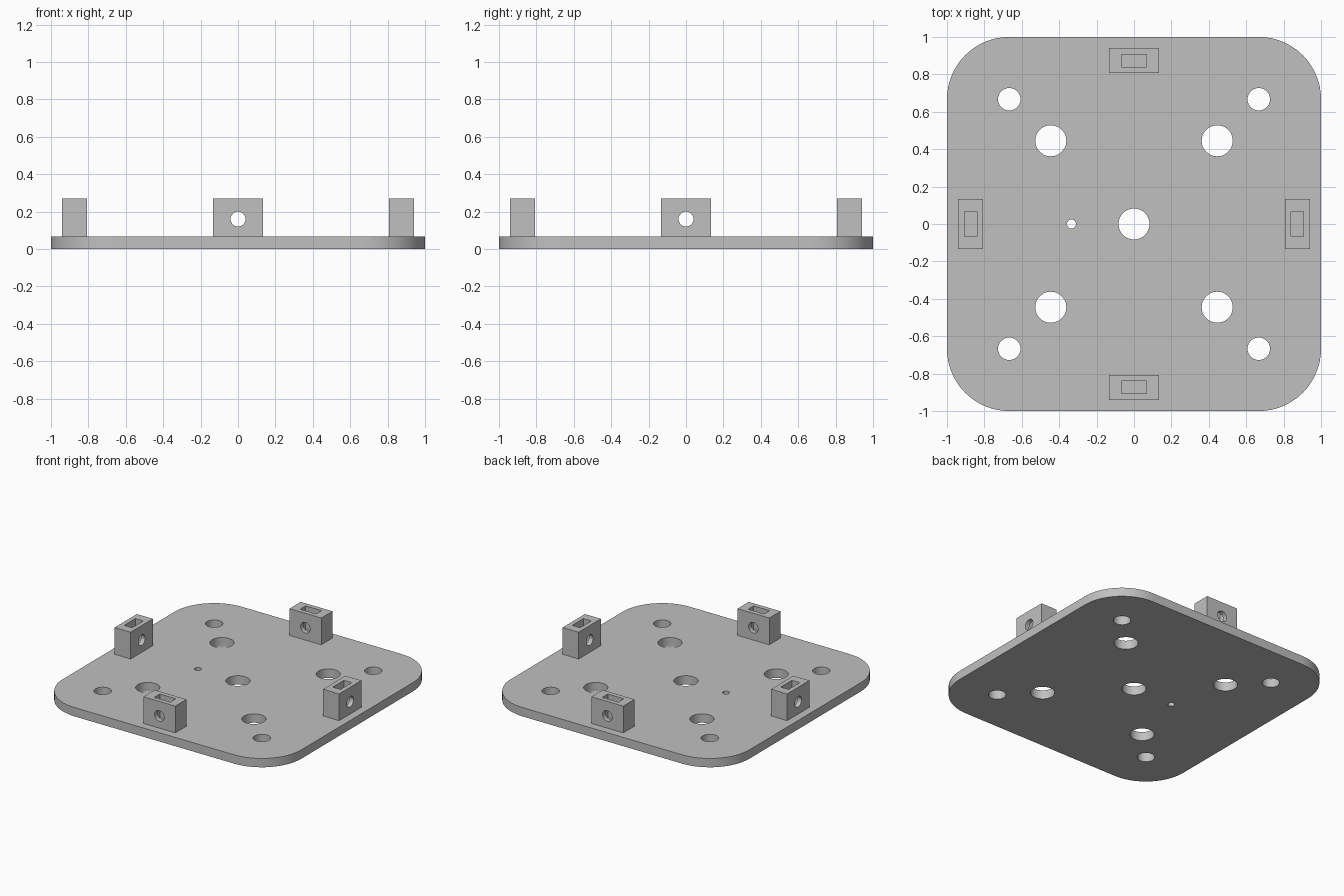
import bpy, bmesh, math
from mathutils import Matrix, Vector

if "Cube" in bpy.data.objects:
    bpy.data.objects.remove(bpy.data.objects["Cube"])

PLATE_T = 0.067      # plate thickness
CORNER_R = 0.333     # plate corner radius
LUG_POS = 0.8735     # distance of lug centres from the middle
LUG_TOP = 0.27
BORE_Z = 0.16

grey = bpy.data.materials.new("plain grey")
grey.diffuse_color = (0.53, 0.53, 0.53, 1)
grey.use_nodes = True
grey.node_tree.nodes["Principled BSDF"].inputs["Base Color"].default_value = grey.diffuse_color


def make_object(name, bm):
    bmesh.ops.recalc_face_normals(bm, faces=bm.faces)
    mesh = bpy.data.meshes.new(name)
    bm.to_mesh(mesh)
    bm.free()
    mesh.materials.append(grey)
    obj = bpy.data.objects.new(name, mesh)
    bpy.context.collection.objects.link(obj)
    return obj


def box(name, size, center):
    bm = bmesh.new()
    bmesh.ops.create_cube(bm, size=1, matrix=Matrix.Translation(center) @ Matrix.Diagonal((*size, 1)))
    return make_object(name, bm)


def cylinder(name, radius, depth, center, rotation=Matrix()):
    bm = bmesh.new()
    bmesh.ops.create_cone(bm, cap_ends=True, segments=48, radius1=radius, radius2=radius,
                          depth=depth, matrix=Matrix.Translation(center) @ rotation)
    return make_object(name, bm)


def cut(obj, cutters):
    bpy.ops.object.select_all(action='DESELECT')
    bpy.context.view_layer.objects.active = obj
    obj.select_set(True)
    for c in cutters:
        mod = obj.modifiers.new("cut", 'BOOLEAN')
        mod.operation = 'DIFFERENCE'
        mod.solver = 'EXACT'
        mod.object = c
        bpy.ops.object.modifier_apply(modifier=mod.name)
        bpy.data.objects.remove(c)
    bpy.ops.object.shade_smooth_by_angle(angle=math.radians(30))


# base plate: rounded square outline, extruded upwards
bm = bmesh.new()
outline = []
for q in range(4):
    mid = math.radians(45 + 90 * q)
    cx = math.copysign(1 - CORNER_R, math.cos(mid))
    cy = math.copysign(1 - CORNER_R, math.sin(mid))
    for i in range(17):
        a = math.radians(90 * q + 90 * i / 16)
        outline.append(bm.verts.new((cx + CORNER_R * math.cos(a), cy + CORNER_R * math.sin(a), 0)))
face = bm.faces.new(outline)
top = bmesh.ops.extrude_face_region(bm, geom=[face])
bmesh.ops.translate(bm, vec=(0, 0, PLATE_T), verts=[g for g in top["geom"] if isinstance(g, bmesh.types.BMVert)])
plate = make_object("base_plate", bm)

# plate holes: centre, small index hole, and two sets on the diagonals
holes = [(0, 0, 0.083), (-0.334, 0, 0.024)]
for sx in (-1, 1):
    for sy in (-1, 1):
        holes += [(sx * 0.445, sy * 0.445, 0.083), (sx * 0.667, sy * 0.667, 0.06)]
cut(plate, [cylinder("hole_cutter", r, 0.5, (x, y, 0)) for x, y, r in holes])

# four side lugs, each with a cross bore and a nut slot open at the top
for i, side in enumerate(("front", "right", "back", "left")):
    lug = box(side + "_lug", (0.266, 0.134, LUG_TOP - PLATE_T),
              Vector((0, -LUG_POS, (LUG_TOP + PLATE_T) / 2)))
    bore = cylinder("bore_cutter", 0.04, 0.5, (0, -LUG_POS, BORE_Z), Matrix.Rotation(math.pi / 2, 4, 'X'))
    slot = box("slot_cutter", (0.134, 0.066, 0.3), Vector((0, -LUG_POS, 0.093 + 0.15)))
    cut(lug, [bore, slot])
    lug.data.transform(Matrix.Rotation(i * math.pi / 2, 4, 'Z'))
